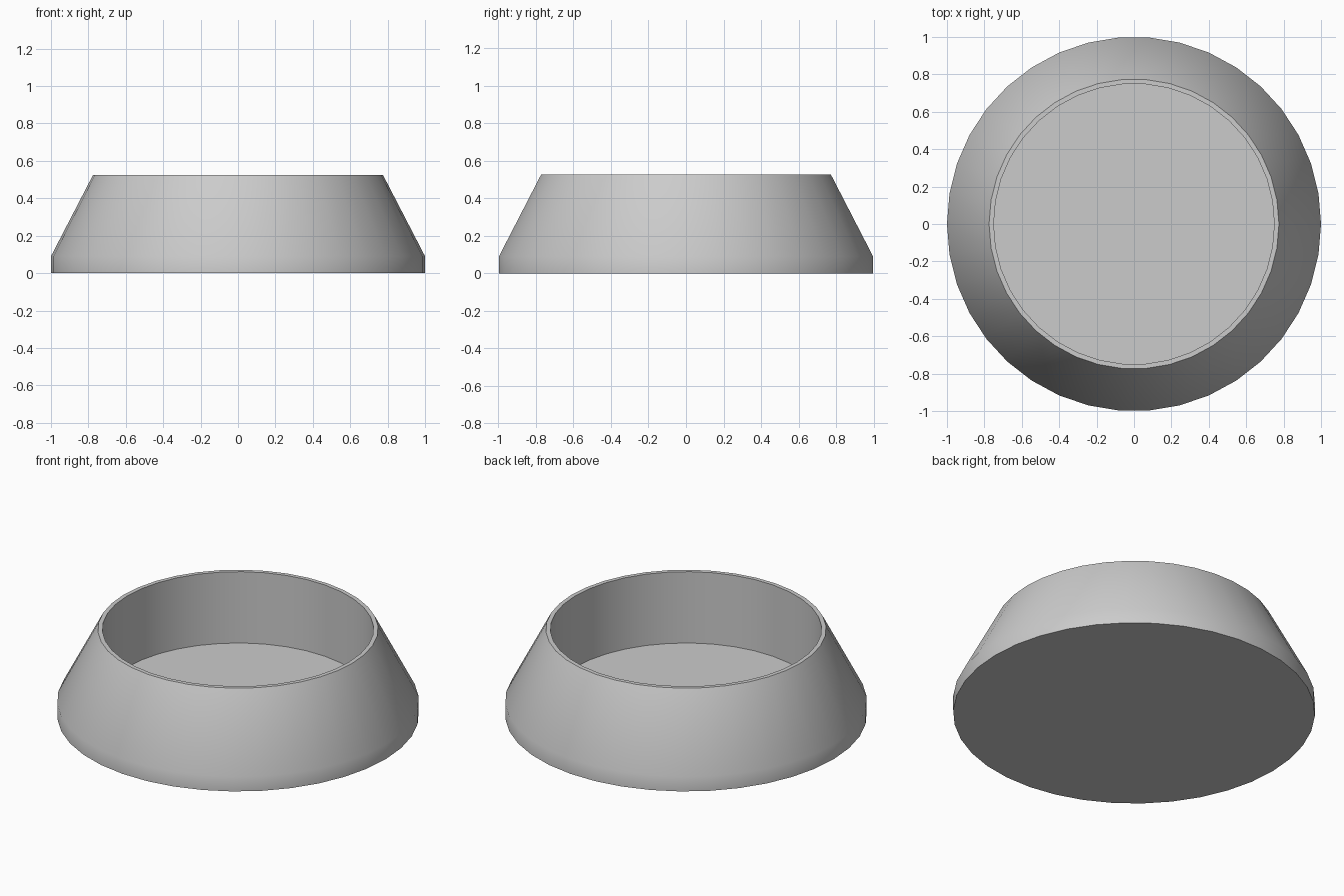
import bpy
import bmesh
import math

SIDES = 38

cube = bpy.data.objects.get("Cube")
if cube:
    bpy.data.objects.remove(cube, do_unlink=True)

# Single plain grey
grey = bpy.data.materials.new("plain grey")
grey.use_nodes = True
grey.diffuse_color = (0.6, 0.6, 0.6, 1)
grey.node_tree.nodes["Principled BSDF"].inputs["Base Color"].default_value = (0.6, 0.6, 0.6, 1)


def lathe(name, profile, material):
    """Turn a (radius, height) profile into rings, capped at both ends."""
    bm = bmesh.new()
    rings = []
    for radius, height in profile:
        ring = []
        for i in range(SIDES):
            angle = math.tau * i / SIDES
            ring.append(bm.verts.new((radius * math.cos(angle), radius * math.sin(angle), height)))
        rings.append(ring)
    for low, high in zip(rings, rings[1:]):
        for i in range(SIDES):
            j = (i + 1) % SIDES
            bm.faces.new((low[i], low[j], high[j], high[i]))
    bm.faces.new(rings[0][::-1])
    bm.faces.new(rings[-1])
    bmesh.ops.recalc_face_normals(bm, faces=bm.faces)
    mesh = bpy.data.meshes.new(name)
    bm.to_mesh(mesh)
    bm.free()
    mesh.materials.append(material)
    obj = bpy.data.objects.new(name, mesh)
    bpy.context.collection.objects.link(obj)
    return obj


# Base band, sloping outer wall, flat rim, upright inner wall, floor
bowl = lathe("bowl", [(1, 0), (1, 0.09), (0.775, 0.525), (0.75, 0.525), (0.75, 0.09)], grey)

bpy.ops.object.select_all(action="DESELECT")
bowl.select_set(True)
bpy.context.view_layer.objects.active = bowl
bpy.ops.object.shade_smooth_by_angle(angle=math.radians(30))
